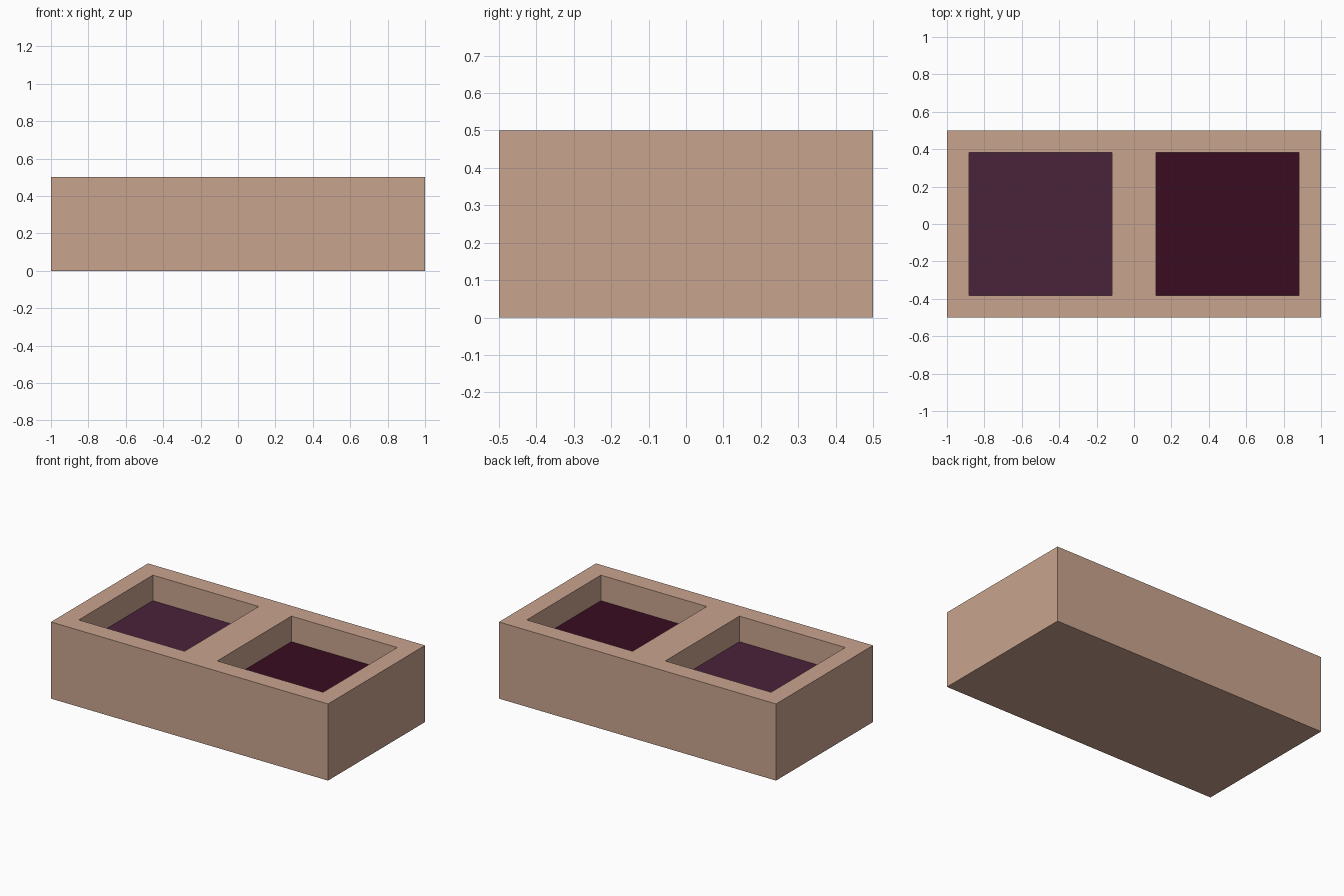
import bpy, bmesh
from mathutils import Matrix

if "Cube" in bpy.data.objects:
    bpy.data.objects.remove(bpy.data.objects["Cube"])


def srgb(r, g, b):
    lin = lambda c: c / 12.92 if c <= 0.04045 else ((c + 0.055) / 1.055) ** 2.4
    return [lin(v / 255) for v in (r, g, b)] + [1.0]


def material(name, rgb):
    m = bpy.data.materials.new(name)
    m.diffuse_color = srgb(*rgb)
    m.use_nodes = True
    m.node_tree.nodes["Principled BSDF"].inputs["Base Color"].default_value = m.diffuse_color
    return m


WALL = 1 / 6    # rim width and pocket depth
bm = bmesh.new()

# Block, split at the middle so the top becomes two squares
bmesh.ops.create_cube(bm, size=1, matrix=Matrix.Translation((0, 0, 0.25)) @ Matrix.Diagonal((2, 1, 0.5, 1)))
bmesh.ops.bisect_plane(bm, geom=bm.verts[:] + bm.edges[:] + bm.faces[:],
                       plane_co=(0, 0, 0), plane_no=(1, 0, 0))
bm.normal_update()

# Square pockets: inset each top half, then sink it straight down
floors = [f for f in bm.faces if f.normal.z > 0.9]
bmesh.ops.inset_individual(bm, faces=floors, thickness=WALL, depth=0)
bmesh.ops.inset_individual(bm, faces=floors, thickness=0, depth=-WALL)

# Pocket floors get their own colours, left and right
for f in floors:
    f.material_index = 1 if f.calc_center_median().x < 0 else 2
bm.normal_update()

mesh = bpy.data.meshes.new("two_pocket_block")
bm.to_mesh(mesh)
bm.free()
for m in (material("tan clay", (201, 164, 143)),
          material("plum", (74, 34, 58)),
          material("dark maroon", (58, 12, 32))):
    mesh.materials.append(m)
bpy.context.collection.objects.link(bpy.data.objects.new("two_pocket_block", mesh))
